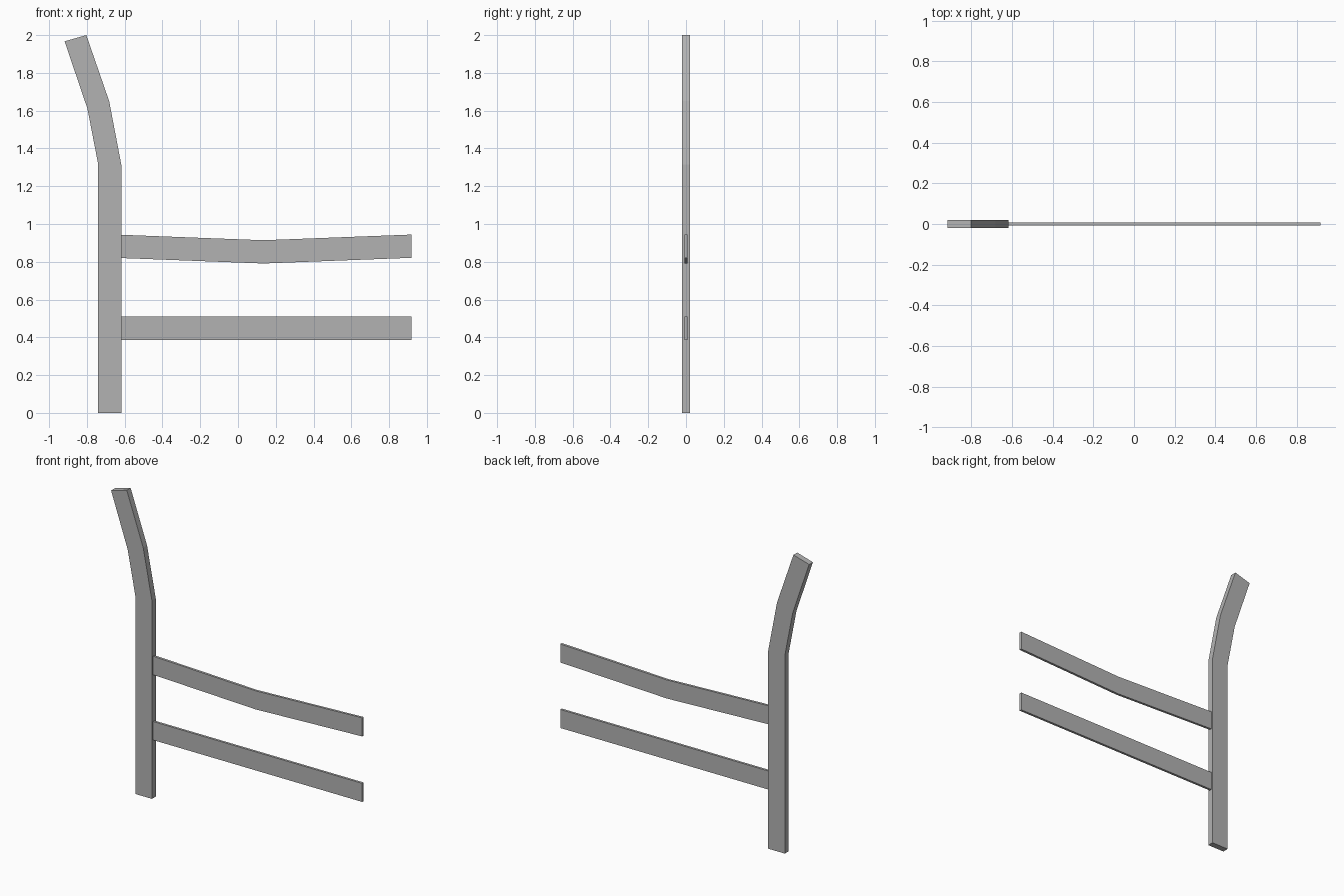
import bpy
import bmesh

cube = bpy.data.objects.get("Cube")
if cube:
    bpy.data.objects.remove(cube)

grey = bpy.data.materials.new("plain grey")
grey.use_nodes = True
colour = (0.45, 0.45, 0.45, 1)
grey.diffuse_color = colour
grey.node_tree.nodes["Principled BSDF"].inputs["Base Color"].default_value = colour


def plank(name, edge_a, edge_b, half_depth):
    """Flat bar between two matching edge lines of (x, z) points."""
    bm = bmesh.new()
    rings = []
    for (ax, az), (bx, bz) in zip(edge_a, edge_b):
        corners = ((ax, -half_depth, az), (bx, -half_depth, bz),
                   (bx, half_depth, bz), (ax, half_depth, az))
        rings.append([bm.verts.new(c) for c in corners])
    for lower, upper in zip(rings, rings[1:]):
        for i in range(4):
            j = (i + 1) % 4
            bm.faces.new((lower[i], lower[j], upper[j], upper[i]))
    bm.faces.new(rings[0][::-1])
    bm.faces.new(rings[-1])
    bmesh.ops.recalc_face_normals(bm, faces=bm.faces)
    mesh = bpy.data.meshes.new(name)
    bm.to_mesh(mesh)
    bm.free()
    mesh.materials.append(grey)
    obj = bpy.data.objects.new(name, mesh)
    bpy.context.collection.objects.link(obj)
    return obj


def rail(name, base_line, height=0.123):
    top_line = [(x, z + height) for x, z in base_line]
    return plank(name, base_line, top_line, 0.008)


# Upright with a back-swept upper section
plank("upright_post",
      [(-0.74, 0), (-0.74, 1.315), (-0.797, 1.61), (-0.918, 1.967)],
      [(-0.618, 0), (-0.618, 1.315), (-0.682, 1.65), (-0.803, 2.0)],
      0.02)

# Rails, let into the post
rail("lower_rail", [(-0.65, 0.386), (0.918, 0.386)])
rail("upper_rail", [(-0.65, 0.821), (0.134, 0.791), (0.918, 0.821)])
